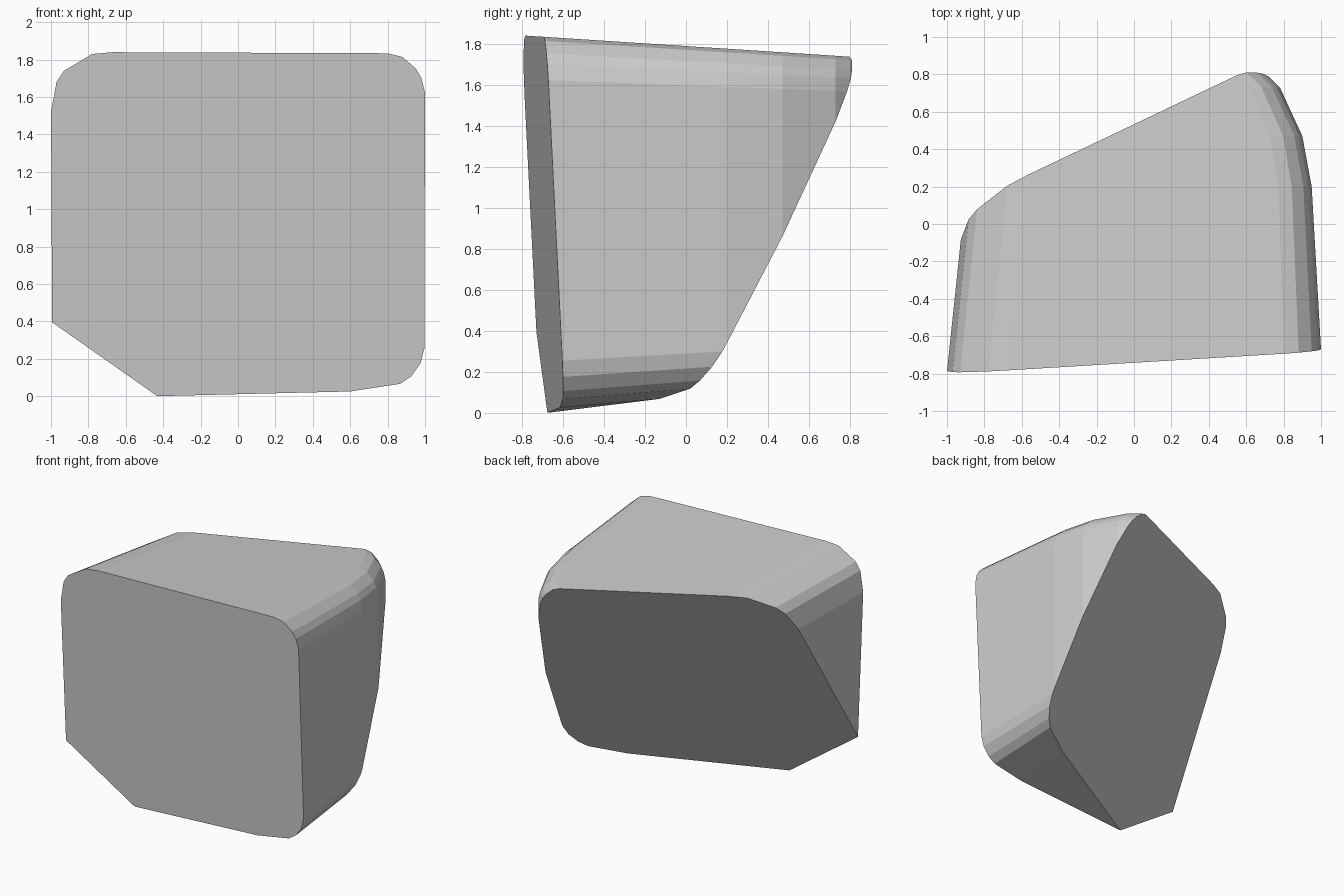
import bpy, bmesh
from mathutils import Vector

if "Cube" in bpy.data.objects:
    bpy.data.objects.remove(bpy.data.objects["Cube"])

# Stone block: tapering rounded sections, hulled, then cut by two slanted planes
# Each station: depth y, x of the right side
STATIONS = [(-0.90, 1.013), (0.20, 0.95), (0.47, 0.90),
            (0.73, 0.78), (0.80, 0.71), (0.90, 0.55)]
# Corner roundings as offsets from the section's corners
TOP_RIGHT = [(-0.20, 0), (-0.12, -0.02), (-0.05, -0.08), (-0.02, -0.13), (0, -0.21)]
LOW_RIGHT = [(0, 0.25), (-0.02, 0.17), (-0.07, 0.10), (-0.13, 0.06), (-0.40, 0.02)]
TOP_LEFT = [(0, -0.32), (0.03, -0.16), (0.07, -0.10), (0.22, -0.01), (0.33, 0)]


def section(y, right):
    left = -1 + 0.105 * (y + 0.79)
    top = 1.84 - 0.065 * (y + 0.79)
    low = 0.09 * (y + 0.68)
    s = 1 - 0.13 * (y + 0.67)
    pts = [(right + dx * s, top + dz * s) for dx, dz in TOP_RIGHT]
    pts += [(right + dx * s, low + dz * s) for dx, dz in LOW_RIGHT]
    pts += [(left, low), (-0.44, low)]
    pts += [(left + dx, top + dz) for dx, dz in TOP_LEFT]
    return [Vector((x, y, z)) for x, z in pts]


def cut(bm, a, b, c, back):
    """Trim and cap along the plane y = a + b*x + c*z."""
    n = Vector((-b, 1, -c)) * (1 if back else -1)
    geom = bm.verts[:] + bm.edges[:] + bm.faces[:]
    res = bmesh.ops.bisect_plane(bm, geom=geom, dist=1e-5, plane_co=(0, a, 0),
                                 plane_no=n, clear_outer=True)
    edges = [e for e in bm.edges if e.is_boundary]
    bmesh.ops.holes_fill(bm, edges=edges, sides=0)


bm = bmesh.new()
for y, right in STATIONS:
    for p in section(y, right):
        bm.verts.new(p)
res = bmesh.ops.convex_hull(bm, input=bm.verts[:])
loose = {g for g in res["geom_interior"] + res["geom_unused"]
         if isinstance(g, bmesh.types.BMVert)}
bmesh.ops.delete(bm, geom=list(loose), context='VERTS')
cut(bm, -0.65, 0.06, -0.05, False)     # flat front
cut(bm, -0.463, 0.494, 0.568, True)    # sloping back
bmesh.ops.dissolve_limit(bm, angle_limit=0.01, verts=bm.verts[:], edges=bm.edges[:])
bmesh.ops.recalc_face_normals(bm, faces=bm.faces[:])

mesh = bpy.data.meshes.new("stone_block")
bm.to_mesh(mesh)
bm.free()
block = bpy.data.objects.new("stone_block", mesh)
bpy.context.collection.objects.link(block)

# Plain grey
grey = bpy.data.materials.new("stone_grey")
grey.diffuse_color = (0.6, 0.6, 0.6, 1)
grey.use_nodes = True
grey.node_tree.nodes["Principled BSDF"].inputs["Base Color"].default_value = grey.diffuse_color
mesh.materials.append(grey)
